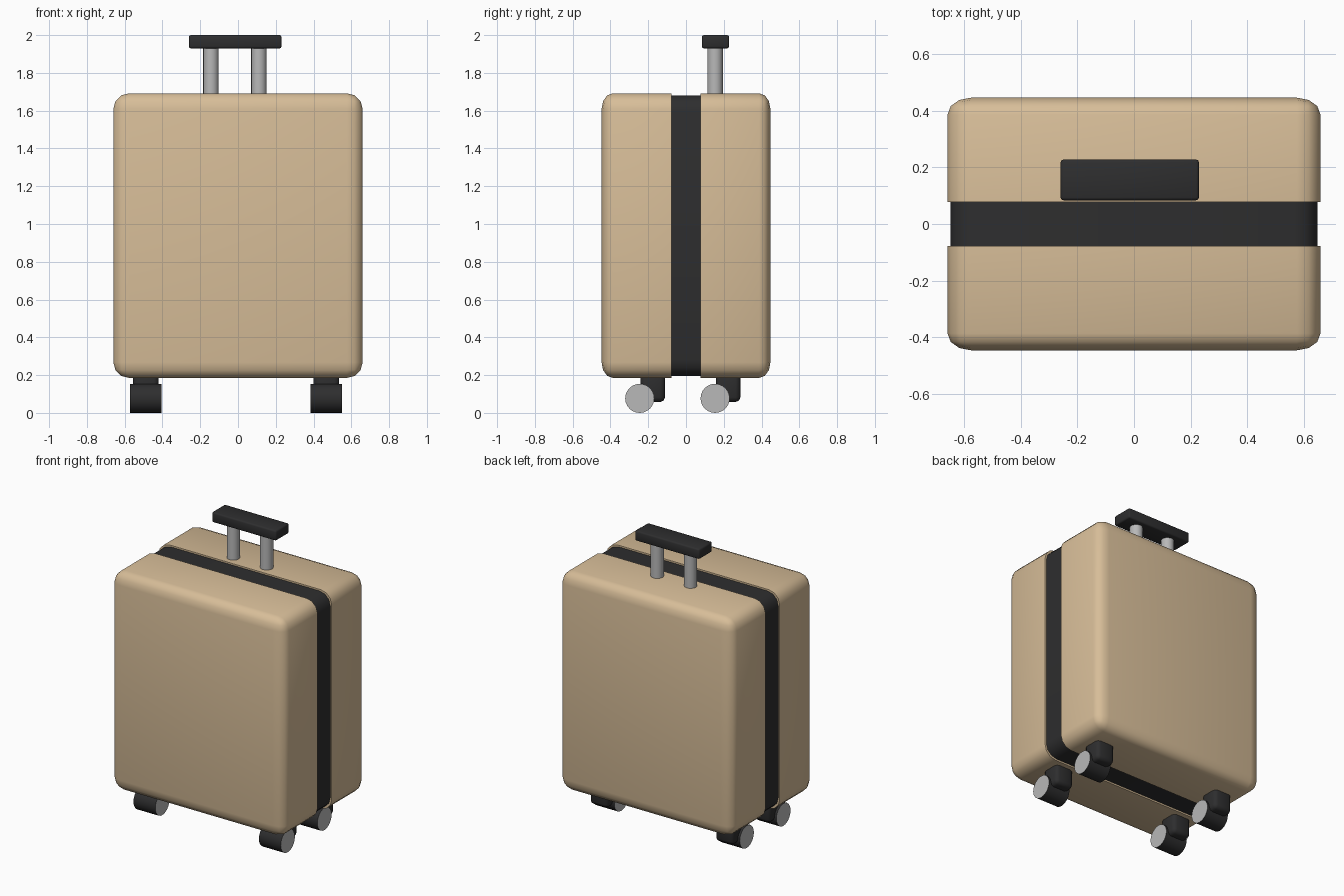
import bpy, bmesh, math
from mathutils import Vector, Matrix

if "Cube" in bpy.data.objects:
    bpy.data.objects.remove(bpy.data.objects["Cube"])


def material(name, rgb):
    m = bpy.data.materials.new(name)
    m.diffuse_color = (*rgb, 1)
    m.use_nodes = True
    m.node_tree.nodes["Principled BSDF"].inputs["Base Color"].default_value = m.diffuse_color
    return m


TAN = material("tan shell", (0.68, 0.51, 0.315))
BLACK = material("black plastic", (0.027, 0.027, 0.028))
GREY = material("grey metal", (0.48, 0.48, 0.48))


def finish(bm, name, mats):
    bmesh.ops.recalc_face_normals(bm, faces=bm.faces)
    me = bpy.data.meshes.new(name)
    bm.to_mesh(me)
    bm.free()
    ob = bpy.data.objects.new(name, me)
    bpy.context.collection.objects.link(ob)
    for m in mats:
        me.materials.append(m)
    bpy.ops.object.select_all(action='DESELECT')
    ob.select_set(True)
    bpy.context.view_layer.objects.active = ob
    bpy.ops.object.shade_smooth_by_angle(angle=math.radians(50))
    return ob


def rounded_box(lo, hi, bevel, segments, squash=1.0):
    """Bevelled box between two corners; squash makes the bevel shallower in y."""
    lo, hi = Vector(lo), Vector(hi)
    size = hi - lo
    bm = bmesh.new()
    bmesh.ops.create_cube(bm, size=1)
    bmesh.ops.scale(bm, vec=(size.x, size.y / squash, size.z), verts=bm.verts)
    bmesh.ops.bevel(bm, geom=bm.edges[:], offset=bevel, segments=segments,
                    profile=0.5, affect='EDGES')
    bmesh.ops.scale(bm, vec=(1, squash, 1), verts=bm.verts)
    bmesh.ops.translate(bm, vec=(lo + hi) / 2, verts=bm.verts)
    return bm


def cut(bm, y, keep):
    """Keep only the part on the given y side of a plane and cap it."""
    r = bmesh.ops.bisect_plane(bm, geom=bm.verts[:] + bm.edges[:] + bm.faces[:],
                               plane_co=(0, y, 0), plane_no=(0, -keep, 0),
                               clear_outer=True)
    edges = [e for e in r["geom_cut"] if isinstance(e, bmesh.types.BMEdge)]
    bmesh.ops.contextual_create(bm, geom=edges)


# Two shell halves
for name, side in (("front_shell", -1), ("back_shell", 1)):
    bm = rounded_box((-0.66, -0.447, 0.185), (0.66, 0.447, 1.692), 0.083, 3, 0.72)
    cut(bm, side * 0.077, side)
    finish(bm, name, [TAN])

# Recessed zip band between the shells
bm = rounded_box((-0.65, -0.43, 0.196), (0.65, 0.43, 1.681), 0.083, 3, 0.72)
cut(bm, -0.08, 1)
cut(bm, 0.08, -1)
finish(bm, "zip_band", [BLACK])

# Telescopic poles and grip
for name, x in (("left_pole", -0.143), ("right_pole", 0.111)):
    bm = bmesh.new()
    bmesh.ops.create_cone(bm, cap_ends=True, segments=20, radius1=0.041,
                          radius2=0.041, depth=0.3,
                          matrix=Matrix.Translation((x, 0.154, 1.80)))
    finish(bm, name, [GREY])
finish(rounded_box((-0.26, 0.084, 1.93), (0.23, 0.228, 2.0), 0.01, 2),
       "grip", [BLACK])

# Wheels with grey end faces, and their housings
for xn, x in (("left", -0.488), ("right", 0.468)):
    for yn, y in (("front", -0.245), ("back", 0.154)):
        bm = bmesh.new()
        rot = Matrix.Rotation(math.pi / 2, 4, 'Y')
        bmesh.ops.create_cone(bm, cap_ends=True, segments=24, radius1=0.077,
                              radius2=0.077, depth=0.166,
                              matrix=Matrix.Translation((x, y, 0.077)) @ rot)
        for f in bm.faces:
            f.material_index = 1 if abs(f.normal.x) > 0.9 else 0
        finish(bm, f"{yn}_{xn}_wheel", [BLACK, GREY])
        bm = rounded_box((x - 0.068, y + 0.004, 0.058),
                         (x + 0.068, y + 0.134, 0.24), 0.025, 2)
        finish(bm, f"{yn}_{xn}_wheel_housing", [BLACK])
